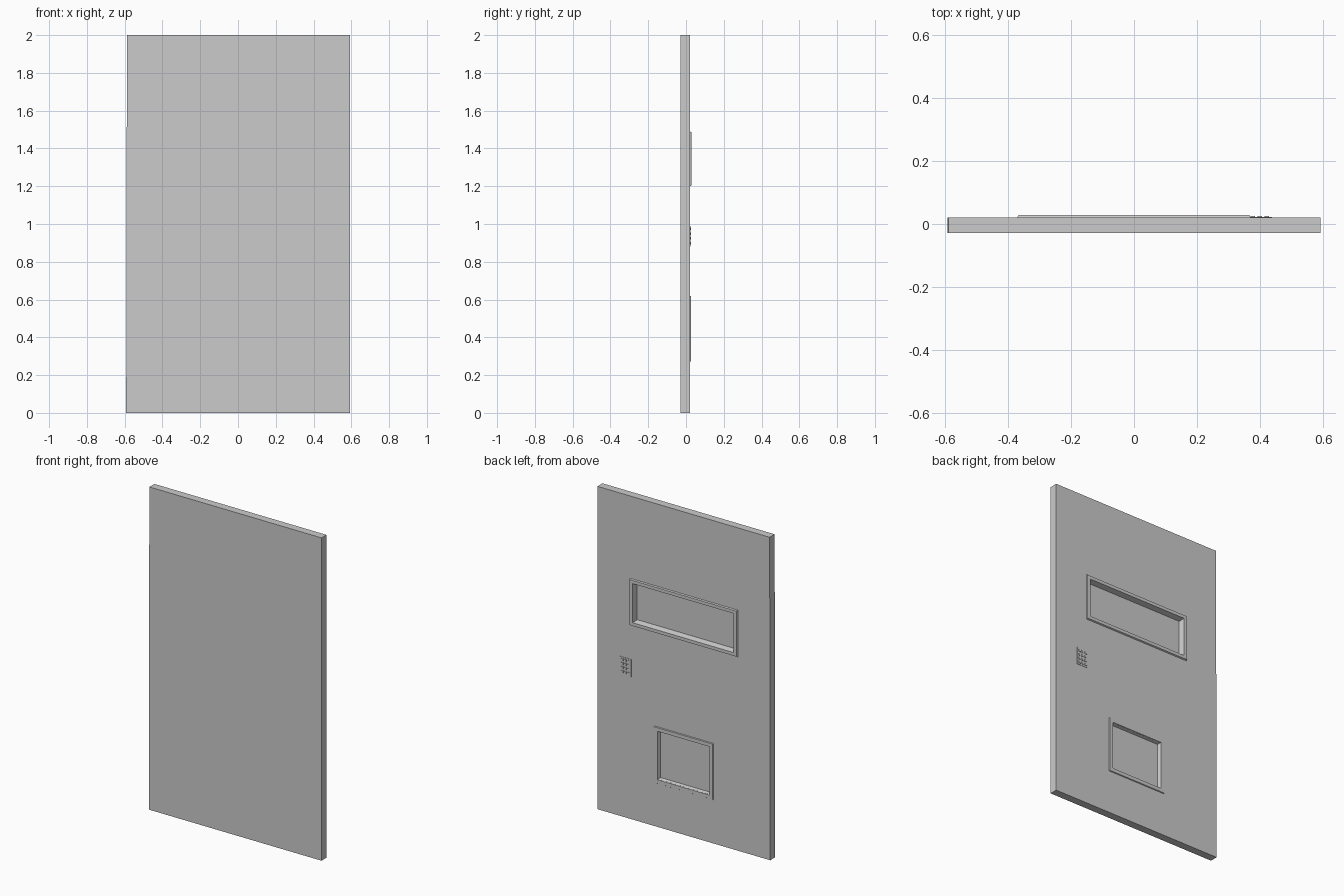
import bpy, bmesh

if "Cube" in bpy.data.objects:
    bpy.data.objects.remove(bpy.data.objects["Cube"])

BACK = 0.021     # detailed face of the door
FRONT = -0.028


def make_object(name, bm):
    bmesh.ops.recalc_face_normals(bm, faces=bm.faces)
    mesh = bpy.data.meshes.new(name)
    bm.to_mesh(mesh)
    bm.free()
    ob = bpy.data.objects.new(name, mesh)
    bpy.context.collection.objects.link(ob)
    return ob


def add_box(bm, x0, x1, y0, y1, z0, z1):
    verts = bmesh.ops.create_cube(bm, size=1)["verts"]
    for v in verts:
        v.co.x = x1 if v.co.x > 0 else x0
        v.co.y = y1 if v.co.y > 0 else y0
        v.co.z = z1 if v.co.z > 0 else z0
    return verts


def recessed_frame(name, x0, x1, z0, z1, steps):
    """Nested rectangles (inset, y) joined into a frame with a sunken panel."""
    bm = bmesh.new()
    rings = []
    for d, y in steps:
        corners = [(x0 + d, z0 + d), (x1 - d, z0 + d), (x1 - d, z1 - d), (x0 + d, z1 - d)]
        rings.append([bm.verts.new((x, y, z)) for x, z in corners])
    for a, b in zip(rings, rings[1:]):
        for i in range(4):
            j = (i + 1) % 4
            bm.faces.new((a[i], a[j], b[j], b[i]))
    panel = bm.faces.new(rings[-1])
    ob = make_object(name, bm)
    # open shell: make sure the panel looks out of the door's back
    if ob.data.polygons[len(ob.data.polygons) - 1].normal.y < 0:
        ob.data.flip_normals()
    return ob


# Door slab, one upper corner slightly pulled in
bm = bmesh.new()
for v in add_box(bm, -0.592, 0.592, FRONT, BACK, 0, 2):
    if v.co.x < 0 and v.co.z > 1:
        v.co.x += 0.004
door = make_object("door_slab", bm)

# Pockets behind the two frames
bm = bmesh.new()
add_box(bm, -0.346, 0.346, -0.006, 0.1, 1.224, 1.466)
add_box(bm, -0.178, 0.178, 0.003, 0.1, 0.297, 0.593)
cutter = make_object("pocket_cutter", bm)
cutter.hide_render = True
mod = door.modifiers.new("pockets", "BOOLEAN")
mod.operation = "DIFFERENCE"
mod.solver = "EXACT"
mod.object = cutter
bpy.context.view_layer.objects.active = door
bpy.ops.object.modifier_apply(modifier=mod.name)
bpy.data.objects.remove(cutter)

# Window frame and hatch frame
recessed_frame("window_frame", -0.37, 0.37, 1.2, 1.49,
               [(0, BACK), (0.004, 0.029), (0.024, 0.029), (0.032, -0.005)])
recessed_frame("hatch_frame", -0.203, 0.203, 0.27, 0.62,
               [(0, BACK), (0.003, 0.026), (0.025, 0.026), (0.032, 0.004)])

# Keypad plate and its buttons
bm = bmesh.new()
add_box(bm, 0.36, 0.438, BACK - 0.004, BACK + 0.002, 0.882, 0.99)
make_object("keypad_plate", bm)

bm = bmesh.new()
for col in range(3):
    for row in range(4):
        x, z = 0.377 + col * 0.022, 0.899 + row * 0.025
        add_box(bm, x - 0.007, x + 0.007, BACK, BACK + 0.005, z - 0.007, z + 0.007)
make_object("keypad_buttons", bm)
